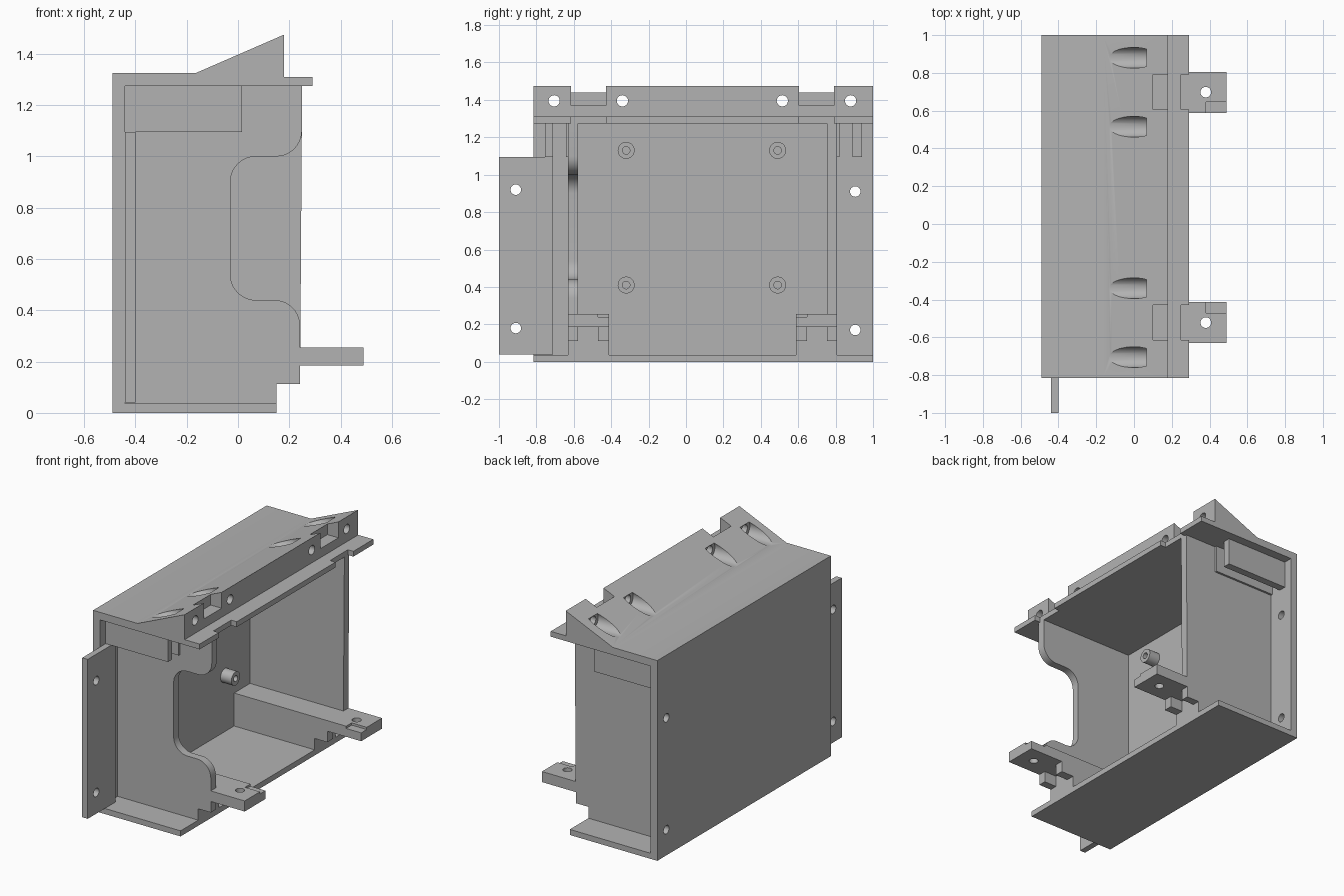
import bpy, bmesh, math
from mathutils import Matrix, Vector

cube = bpy.data.objects.get("Cube")
if cube:
    bpy.data.objects.remove(cube, do_unlink=True)

grey = bpy.data.materials.new("plain grey")
grey.use_nodes = True
grey.diffuse_color = (0.45, 0.45, 0.45, 1)
grey.node_tree.nodes["Principled BSDF"].inputs["Base Color"].default_value = (0.45, 0.45, 0.45, 1)


def make(name, bm):
    bmesh.ops.recalc_face_normals(bm, faces=bm.faces)
    mesh = bpy.data.meshes.new(name)
    bm.to_mesh(mesh)
    bm.free()
    mesh.materials.append(grey)
    ob = bpy.data.objects.new(name, mesh)
    bpy.context.collection.objects.link(ob)
    return ob


def prism(name, profile, y0, y1):
    """Extrude an x-z outline along y."""
    bm = bmesh.new()
    face = bm.faces.new([bm.verts.new((x, y0, z)) for x, z in profile])
    new = bmesh.ops.extrude_face_region(bm, geom=[face])["geom"]
    bmesh.ops.translate(bm, vec=(0, y1 - y0, 0),
                        verts=[v for v in new if isinstance(v, bmesh.types.BMVert)])
    return make(name, bm)


def box(name, x0, x1, y0, y1, z0, z1):
    return prism(name, [(x0, z0), (x1, z0), (x1, z1), (x0, z1)], y0, y1)


def rod(name, start, axis, length, radius):
    """Cylinder from a start point along x or z."""
    bm = bmesh.new()
    bmesh.ops.create_cone(bm, cap_ends=True, segments=40, radius1=radius,
                          radius2=radius, depth=length)
    way = Vector((1, 0, 0)) if axis == "x" else Vector((0, 0, 1))
    turn = Matrix.Rotation(math.pi / 2, 4, "Y") if axis == "x" else Matrix()
    bm.transform(Matrix.Translation(Vector(start) + way * length / 2) @ turn)
    return make(name, bm)


def cut(ob, cutters):
    bpy.context.view_layer.objects.active = ob
    for c in cutters:
        c.hide_render = True
        mod = ob.modifiers.new("cut", "BOOLEAN")
        mod.operation, mod.solver, mod.object = "DIFFERENCE", "EXACT", c
        bpy.ops.object.modifier_apply(modifier=mod.name)
        bpy.data.objects.remove(c, do_unlink=True)


def arc(cx, cz, a0, a1, r=0.1, n=10):
    angles = [math.radians(a0 + (a1 - a0) * i / n) for i in range(n + 1)]
    return [(cx + r * math.cos(a), cz + r * math.sin(a)) for a in angles]


FRONT, BACK = -0.815, 1.0      # ends of the main body along y
INNER = -0.44                  # inside face of the rear panel
SCREW_Z = (0.17, 0.91)

# Rear panel, floor and side mounting flange
panel = box("rear_panel", -0.49, INNER, FRONT, BACK, 0, 1.3)
cut(panel, [rod("cutter", (-0.6, 0.905, z), "x", 0.4, 0.028) for z in SCREW_Z])
box("floor", INNER, 0.15, FRONT, BACK, 0, 0.037)
flange = box("mounting_flange", INNER, -0.40, -1, -0.71, 0.04, 1.095)
cut(flange, [rod("cutter", (-0.6, -0.91, z + 0.01), "x", 0.4, 0.028) for z in SCREW_Z])

# Side walls, one with a rounded opening in its edge
foot = [(INNER, 0.03), (0.15, 0.03), (0.15, 0.112), (0.242, 0.112)]
head = [(0.25, 1.28), (INNER, 1.28)]
opening = (arc(0.142, 0.34, 0, 90) + arc(0.07, 0.54, 270, 180)
           + arc(0.07, 0.9, 180, 90) + arc(0.149, 1.1, 270, 360))
prism("back_wall", foot + head, 0.755, 0.806)
prism("front_wall", foot + opening + head, -0.63, -0.578)

# Top with sloping screw ridge and lip
top = prism("top_ridge", [(-0.49, 1.275), (0.29, 1.275), (0.29, 1.31), (0.18, 1.31),
                          (0.18, 1.475), (-0.165, 1.325), (-0.49, 1.325)], FRONT, BACK)
cutters = []
for y in (-0.705, -0.34, 0.515, 0.88):
    cutters.append(rod("cutter", (-0.3, y, 1.395), "x", 0.365, 0.055))
    cutters.append(rod("cutter", (0, y, 1.395), "x", 0.4, 0.03))
for y in (-0.615, 0.605):
    cutters.append(box("cutter", 0.10, 0.3, y, y + 0.187, 1.37, 1.6))
    cutters.append(box("cutter", 0.25, 0.4, y, y + 0.187, 1.2, 1.34))
cut(top, cutters)

# Hanging slot plates under the top, outside each wall
for name, y0, y1 in (("front_slot_plate", -0.755, -0.71), ("front_slot_pad", -0.642, -0.629),
                     ("back_slot_plate", 0.89, 0.94), ("back_slot_pad", 0.805, 0.82)):
    box(name, INNER, 0.015, y0, y1, 1.095, 1.276)

# Ledges with drilled tabs; the inward side of each faces the middle
for name, wall, side in (("front", -0.63, 1), ("back", 0.806, -1)):
    def span(a, b):
        return sorted((wall + side * a, wall + side * b))
    box(name + "_ledge", INNER, 0.15, *span(0.04, 0.218), 0.03, 0.186)
    tab = box(name + "_tab", INNER, 0.49, *span(0, 0.218), 0.185, 0.255)
    cut(tab, [rod("cutter", (0.38, wall + side * 0.108, 0.1), "z", 0.3, 0.028),
              box("cutter", 0.38, 0.6, *span(0.16, 0.3), 0.24, 0.4)])
    box(name + "_tab_block", 0.14, 0.242, *span(0.16, 0.218), 0.112, 0.186)

# Hollow standoffs on the rear panel
for y in (-0.32, 0.49):
    for z in (0.41, 1.13):
        post = rod("standoff", (INNER - 0.01, y, z), "x", 0.09, 0.045)
        cut(post, [rod("cutter", (INNER, y, z), "x", 0.2, 0.02)])

# Smooth curved faces, keep edges sharp
bpy.ops.object.select_all(action="DESELECT")
for ob in bpy.context.collection.objects:
    if ob.type == "MESH" and grey.name in ob.data.materials:
        ob.select_set(True)
        bpy.context.view_layer.objects.active = ob
bpy.ops.object.shade_smooth_by_angle(angle=math.radians(30))
